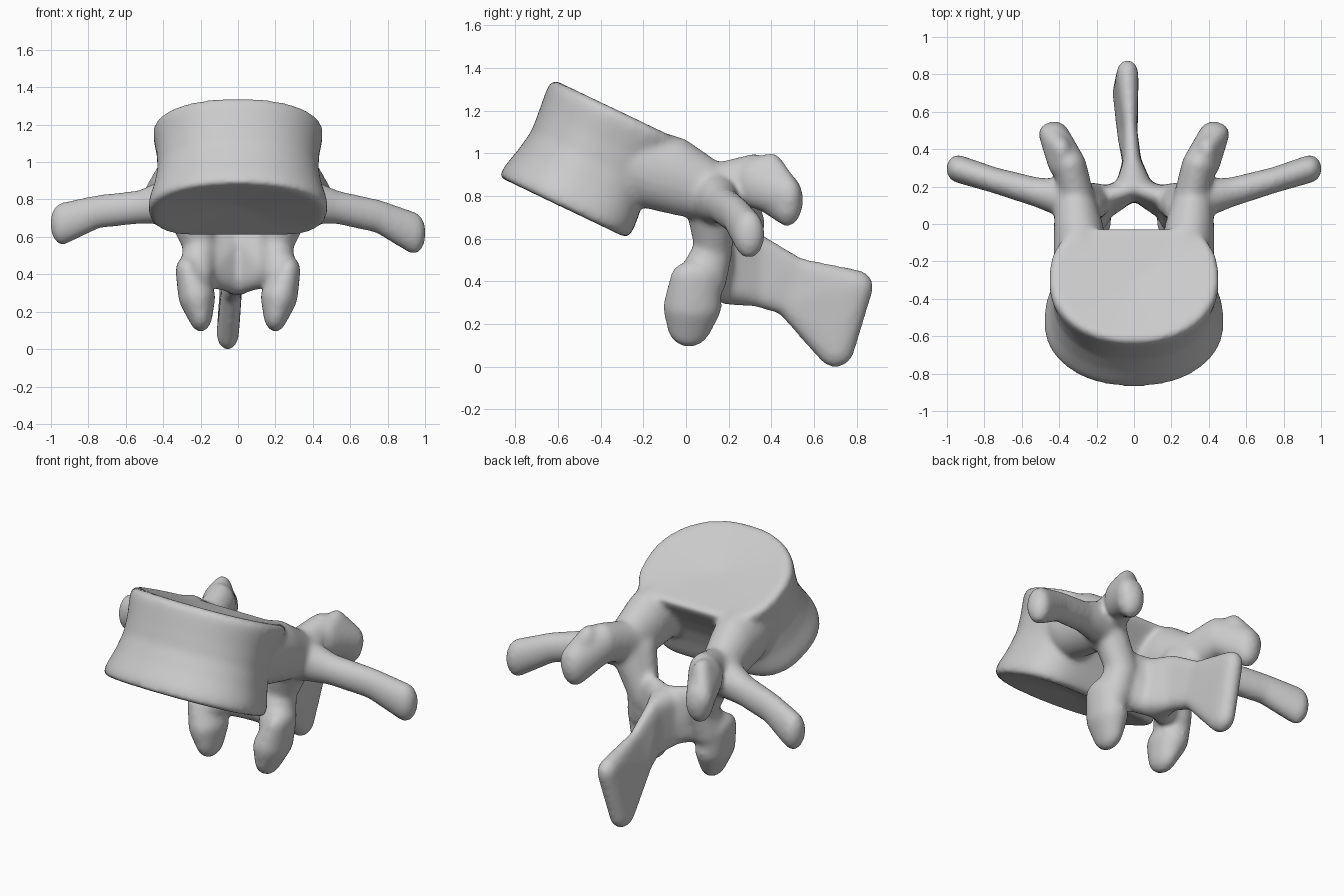
import bpy, bmesh, math
from mathutils import Vector

cube = bpy.data.objects.get("Cube")
if cube:
    bpy.data.objects.remove(cube)

bm = bmesh.new()


def hull(balls, side=1):
    """Convex skin around ellipsoids given as (centre, radii)."""
    part = bmesh.new()
    for (cx, cy, cz), (rx, ry, rz) in balls:
        new = bmesh.ops.create_icosphere(part, subdivisions=3, radius=1)["verts"]
        for v in new:
            v.co = Vector((side * (cx + v.co.x * rx), cy + v.co.y * ry, cz + v.co.z * rz))
    result = bmesh.ops.convex_hull(part, input=part.verts)
    bmesh.ops.delete(part, geom=[g for g in result["geom_interior"]
                                 if isinstance(g, bmesh.types.BMVert)], context="VERTS")
    bmesh.ops.recalc_face_normals(part, faces=part.faces)
    mesh = bpy.data.meshes.new("part")
    part.to_mesh(mesh)
    part.free()
    bm.from_mesh(mesh)
    bpy.data.meshes.remove(mesh)


def chain(balls, side=1):
    for pair in zip(balls, balls[1:]):
        hull(pair, side)


# Vertebral body: kidney-shaped rings from lower to upper end plate
back = Vector((0, 0.9, -0.43))
low, high = Vector((0, -0.56, 0.735)), Vector((0, -0.3, 1.195))
steps, rings = 64, []
for t, scale in [(0, 0.95), (0.03, 1), (0.12, 1), (0.3, 0.95), (0.5, 0.92),
                 (0.7, 0.94), (0.9, 0.99), (0.97, 0.99), (1, 0.94)]:
    ring = []
    for i in range(steps):
        a = 2 * math.pi * i / steps
        c, s = math.cos(a), math.sin(a)
        x = math.copysign(abs(c) ** (0.7 if s > 0 else 0.92), c) * (0.48 - 0.025 * t) * scale
        d = abs(s) ** 0.72 * (1 - 0.13 * s ** 6) if s > 0 else s
        p = low.lerp(high, t) + back * d * (0.365 if s > 0 or t > 0.5 else 0.355) * scale
        ring.append(bm.verts.new((x, p.y, p.z)))
    rings.append(ring)
for r0, r1 in zip(rings, rings[1:]):
    for i in range(steps):
        j = (i + 1) % steps
        bm.faces.new((r0[i], r0[j], r1[j], r1[i]))
# Dished end plates
for ring, dish in ((rings[0][::-1], 0.04), (rings[-1], -0.035)):
    mid = sum((v.co for v in ring), Vector()) / steps
    hub = bm.verts.new(mid + (high - low).normalized() * dish)
    for i in range(steps):
        bm.faces.new((ring[i], ring[(i + 1) % steps], hub))

for side in (-1, 1):
    # Pedicle, blended into the flank and the upper end plate
    chain([((0.27, -0.38, 0.98), (0.13, 0.1, 0.13)),
           ((0.285, -0.18, 0.93), (0.145, 0.1, 0.19)),
           ((0.295, -0.03, 0.89), (0.135, 0.1, 0.185)),
           ((0.315, 0.13, 0.82), (0.11, 0.1, 0.14))], side)
    # Side wall of the canal
    hull([((0.26, 0.08, 0.79), (0.1, 0.09, 0.1)),
          ((0.2, 0.125, 0.56), (0.09, 0.085, 0.1))], side)
    # Transverse process
    drop = 0.05 if side > 0 else 0
    chain([((0.34, 0.13, 0.8), (0.09, 0.11, 0.13)),
           ((0.52, 0.17, 0.76), (0.06, 0.08, 0.09)),
           ((0.75, 0.235, 0.735 - drop / 2), (0.06, 0.07, 0.09)),
           ((0.94, 0.295, 0.67 - drop), (0.065, 0.075, 0.115))], side)
    # Superior articular process with its outer bump
    chain([((0.31, 0.16, 0.84), (0.095, 0.08, 0.12)),
           ((0.345, 0.32, 0.88), (0.09, 0.08, 0.12)),
           ((0.425, 0.475, 0.78), (0.08, 0.075, 0.125))], side)
    hull([((0.38, 0.32, 0.86), (0.08, 0.08, 0.12)),
          ((0.39, 0.4, 0.9), (0.06, 0.07, 0.105)),
          ((0.46, 0.48, 0.8), (0.05, 0.06, 0.09))], side)
    # Neck of the arch and inferior articular process
    chain([((0.3, 0.14, 0.78), (0.1, 0.09, 0.12)),
           ((0.2, 0.13, 0.55), (0.09, 0.09, 0.1)),
           ((0.22, 0.07, 0.4), (0.1, 0.12, 0.1))], side)
    hull([((0.27, 0.04, 0.42), (0.065, 0.115, 0.08)),
          ((0.22, 0.03, 0.28), (0.1, 0.14, 0.1)),
          ((0.2, 0.015, 0.19), (0.065, 0.105, 0.1))], side)
    # Lamina
    hull([((0.17, 0.14, 0.58), (0.08, 0.06, 0.1)),
          ((0.15, 0.11, 0.42), (0.07, 0.08, 0.09)),
          ((0, 0.19, 0.56), (0.05, 0.05, 0.1)),
          ((0, 0.19, 0.38), (0.05, 0.06, 0.09))], side)

# Spinous process: flared root, thin blade and thickened tip
root = [((0, 0.2, 0.57), (0.1, 0.05, 0.09)), ((0, 0.2, 0.37), (0.1, 0.06, 0.08))]
neck = [((-0.01, 0.33, 0.56), (0.045, 0.06, 0.07)), ((-0.01, 0.33, 0.35), (0.05, 0.06, 0.07))]
blade = [((-0.02, 0.52, 0.455), (0.035, 0.06, 0.06)), ((-0.035, 0.47, 0.3), (0.055, 0.06, 0.06))]
tip = [((-0.035, 0.8, 0.375), (0.06, 0.08, 0.08)), ((-0.055, 0.7, 0.08), (0.06, 0.09, 0.085))]
for pair in ((root, neck), (neck, blade), (blade, tip)):
    hull(pair[0] + pair[1])

bmesh.ops.recalc_face_normals(bm, faces=bm.faces)
mesh = bpy.data.meshes.new("vertebra")
bm.to_mesh(mesh)
bm.free()
bone = bpy.data.objects.new("vertebra", mesh)
bpy.context.collection.objects.link(bone)

# Fuse the parts and soften the joins
fuse = bone.modifiers.new("fuse", "REMESH")
fuse.mode = "VOXEL"
fuse.voxel_size = 0.014
fuse.use_smooth_shade = True
soften = bone.modifiers.new("soften", "SMOOTH")
soften.factor = 0.5
soften.iterations = 18

# Plain grey bone
grey = bpy.data.materials.new("bone grey")
grey.use_nodes = True
colour = (0.6, 0.6, 0.6, 1)
grey.diffuse_color = colour
grey.node_tree.nodes["Principled BSDF"].inputs["Base Color"].default_value = colour
mesh.materials.append(grey)
for poly in mesh.polygons:
    poly.use_smooth = True
